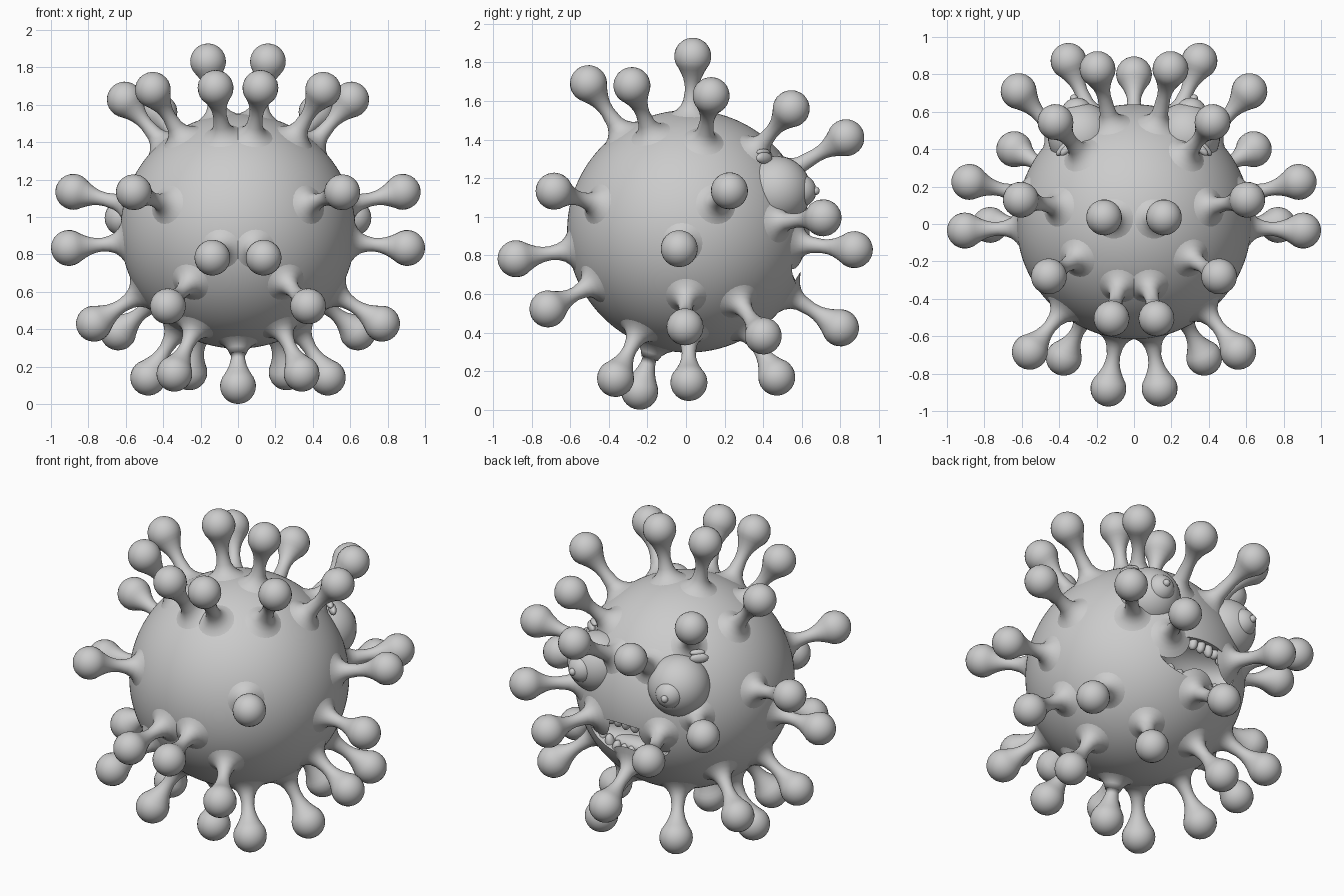
import bpy, bmesh, math, random
from mathutils import Vector, Matrix

if "Cube" in bpy.data.objects:
    bpy.data.objects.remove(bpy.data.objects["Cube"])

random.seed(4)
C = Vector((0, 0.012, 0.925))   # body centre
R = 0.628                       # body radius
BALL = 0.096


def finish(bm, name):
    bmesh.ops.recalc_face_normals(bm, faces=bm.faces)
    me = bpy.data.meshes.new(name)
    bm.to_mesh(me)
    bm.free()
    me.polygons.foreach_set("use_smooth", [True] * len(me.polygons))
    ob = bpy.data.objects.new(name, me)
    bpy.context.collection.objects.link(ob)
    return ob


def ellipsoid(bm, loc, radii, rot=None, seg=24):
    m = Matrix.Translation(loc) @ (rot or Matrix()) @ Matrix.Diagonal((*radii, 1))
    bmesh.ops.create_uvsphere(bm, u_segments=seg, v_segments=seg // 2, radius=1, matrix=m)


def on_surface(x, z):
    # y of the rear body surface at the given x and z
    return C.y + math.sqrt(R * R - x * x - (z - C.z) ** 2)


# body with the mouth carved out of its rear side
bm = bmesh.new()
bmesh.ops.create_icosphere(bm, subdivisions=6, radius=R, matrix=Matrix.Translation(C))
body = finish(bm, "body")
bm = bmesh.new()
ellipsoid(bm, (0, 0.60, 0.765), (0.29, 0.16, 0.12), seg=48)
cutter = finish(bm, "mouth_cutter")
cutter.hide_render = True
mod = body.modifiers.new("mouth", 'BOOLEAN')
mod.operation = 'DIFFERENCE'
mod.solver = 'EXACT'
mod.object = cutter
bpy.context.view_layer.objects.active = body
bpy.ops.object.modifier_apply(modifier=mod.name)
bpy.data.objects.remove(cutter)
bpy.ops.object.select_all(action='DESELECT')
body.select_set(True)
bpy.ops.object.shade_smooth_by_angle(angle=math.radians(35))

# spikes: flared stalk and ball, revolved about a radial axis
tips = [(0.12, -0.505, 1.69), (0.455, -0.28, 1.68), (0.16, 0.035, 1.832), (0.605, 0.13, 1.628),
        (0.42, 0.545, 1.56), (0.195, 0.828, 1.41), (0.557, -0.683, 1.133), (0.88, 0.225, 1.135),
        (0.617, 0.71, 0.995), (0.904, -0.035, 0.835), (0.137, -0.88, 0.783), (0.375, -0.715, 0.523),
        (0.77, -0.005, 0.43), (0.64, 0.4, 0.383), (0.35, 0.872, 0.83), (0.34, -0.365, 0.163),
        (0.48, 0.015, 0.142), (0.26, 0.47, 0.17), (0, 0.8, 0.425), (0, -0.24, 0.097)]


def spike(tip, seg=24):
    axis = Vector(tip) - C
    d = axis.length
    rot = axis.to_track_quat('Z', 'Y').to_matrix().to_4x4()
    prof = [(0.603, 0.135), (0.622, 0.1), (0.637, 0.077), (0.66, 0.056), (0.69, 0.043),
            (d - 0.18, 0.036), (d - 0.145, 0.039), (d - 0.115, 0.047), (d - 0.088, 0.059)]
    for i in range(11):
        a = math.radians(130 - 13 * i)
        prof.append((d + BALL * math.cos(a), BALL * math.sin(a)))
    bm = bmesh.new()
    vs = [bm.verts.new((0, r, h)) for h, r in prof]
    es = [bm.edges.new(p) for p in zip(vs, vs[1:])]
    bmesh.ops.spin(bm, geom=vs + es, cent=(0, 0, 0), axis=(0, 0, 1),
                   angle=2 * math.pi, steps=seg, use_merge=False)
    bmesh.ops.remove_doubles(bm, verts=bm.verts, dist=1e-5)
    bmesh.ops.transform(bm, matrix=Matrix.Translation(C) @ rot, verts=bm.verts)
    finish(bm, "spike")


for x, y, z in tips:
    spike((x, y, z))
    if x:
        spike((-x, y, z))

# eyes with raised iris and small pupil, plus brow lumps
for s, side in ((1, "right"), (-1, "left")):
    e = Vector((s * 0.28, 0.468, 1.135))
    gaze = Vector((s * 0.2, 1, 0)).normalized()
    bm = bmesh.new()
    ellipsoid(bm, e, (0.18, 0.18, 0.18), seg=48)
    finish(bm, "eyeball_" + side)
    bm = bmesh.new()
    ellipsoid(bm, e + gaze * 0.125, (0.085, 0.085, 0.085), seg=32)
    finish(bm, "iris_" + side)
    bm = bmesh.new()
    ellipsoid(bm, e + gaze * 0.207, (0.022, 0.022, 0.022), seg=16)
    finish(bm, "pupil_" + side)
    bm = bmesh.new()
    turn = Matrix.Rotation(-s * math.radians(45), 4, 'Z')
    ellipsoid(bm, (s * 0.375, 0.405, 1.305), (0.055, 0.022, 0.03), turn)
    ellipsoid(bm, (s * 0.36, 0.40, 1.335), (0.045, 0.02, 0.018), turn)
    finish(bm, "brow_" + side)

# uneven teeth along the upper and lower lips
for sign, name in ((1, "upper_teeth"), (-1, "lower_teeth")):
    bm = bmesh.new()
    for i in range(9):
        x = -0.22 + 0.055 * i
        z = 0.765 + sign * 0.105 * math.sqrt(1 - (x / 0.29) ** 2)
        h = random.uniform(0.03, 0.05)
        ellipsoid(bm, (x, on_surface(x, z) - 0.045, z), (0.027, 0.03, h),
                  Matrix.Rotation(random.uniform(-0.25, 0.25), 4, 'Y'), seg=16)
    finish(bm, name)

# tongue lying in the mouth
bm = bmesh.new()
ellipsoid(bm, (0, 0.47, 0.69), (0.16, 0.07, 0.04))
finish(bm, "tongue")
